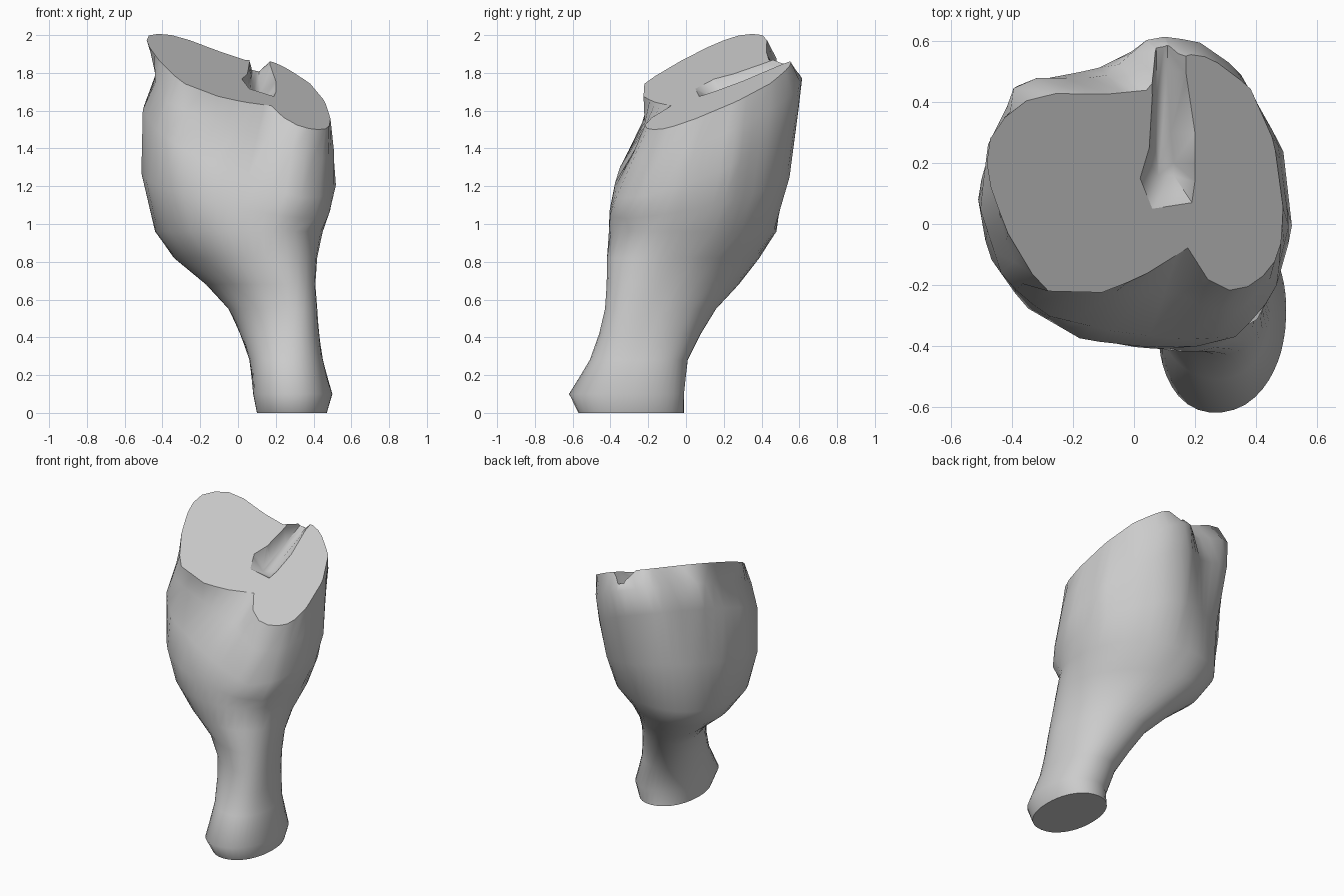
import bpy, bmesh, math
from mathutils import Vector

if "Cube" in bpy.data.objects:
    bpy.data.objects.remove(bpy.data.objects["Cube"])

SEGMENTS = 48
SLOPE = 0.37          # tilt of the flat cut across the top
TOP = 1.72            # height of the cut at the centre axis

stone = bpy.data.materials.new("plain grey")
stone.use_nodes = True
grey = (0.6, 0.6, 0.6, 1)
stone.diffuse_color = grey
stone.node_tree.nodes["Principled BSDF"].inputs["Base Color"].default_value = grey


def cut_height(x, y, base=TOP, tilt=1.0):
    return base + tilt * SLOPE * (y - x)


def outline(corners, centre):
    """Section sampled by evenly turned rays from a centre to a closed outline."""
    points = []
    centre = Vector(centre)
    rel = [Vector(c) - centre for c in corners]
    for i in range(SEGMENTS):
        a = math.tau * i / SEGMENTS
        d = Vector((math.cos(a), math.sin(a)))
        best = 0
        for p, q in zip(rel, rel[1:] + rel[:1]):
            e = q - p
            den = d.x * e.y - d.y * e.x
            if abs(den) < 1e-9:
                continue
            dist = (p.x * e.y - p.y * e.x) / den
            along = (p.x * d.y - p.y * d.x) / den
            if -1e-6 <= along <= 1 + 1e-6 and dist > best:
                best = dist
        points.append(tuple(centre + d * best))
    return points


def oval(x0, x1, y0, y1, lean, power=2.15):
    """Rounded section filling the extents, stretched along one diagonal by lean."""
    cx, cy = (x0 + x1) / 2, (y0 + y1) / 2
    points = []
    for i in range(SEGMENTS):
        a = math.tau * i / SEGMENTS
        c, s = math.cos(a + lean), math.sin(a - lean)
        px = math.copysign(abs(c) ** (2 / power), c)
        py = math.copysign(abs(s) ** (2 / power), s)
        points.append((cx + px * (x1 - x0) / 2, cy + py * (y1 - y0) / 2))
    return outline(points, (cx, cy))


def loft(name, rings):
    bm = bmesh.new()
    loops = [[bm.verts.new(p) for p in ring] for ring in rings]
    for low, high in zip(loops, loops[1:]):
        n = len(low)
        for i in range(n):
            j = (i + 1) % n
            bm.faces.new((low[i], low[j], high[j], high[i]))
    bm.faces.new(loops[0][::-1])
    bm.faces.new(loops[-1])
    bmesh.ops.recalc_face_normals(bm, faces=bm.faces)
    mesh = bpy.data.meshes.new(name)
    bm.to_mesh(mesh)
    bm.free()
    mesh.materials.append(stone)
    obj = bpy.data.objects.new(name, mesh)
    bpy.context.collection.objects.link(obj)
    return obj


# Shaft: height, left-right extents, front-back extents, lean
shaft = [
    (0, .10, .47, -.57, -.01, 0),
    (.1, .08, .5, -.62, -.01, -.05),
    (.28, .06, .45, -.51, .01, .05),
    (.42, .01, .43, -.46, .08, .15),
    (.55, -.05, .42, -.43, .16, .22),
    (.68, -.17, .41, -.42, .28, .24),
    (.82, -.34, .42, -.42, .39, .17),
    (.96, -.44, .45, -.41, .48, .08),
]
rings = [[(x, y, z) for x, y in oval(*ext)] for z, *ext in shaft]

# Swollen head, tilting gradually towards the cut
swell = [(.49, .05), (.44, .25), (.33, .4), (.2, .51), (.08, .55), (-.1, .51),
         (-.33, .4), (-.46, .28), (-.515, .1), (-.48, -.1), (-.36, -.27),
         (-.17, -.38), (.05, -.405), (.25, -.4), (.41, -.31), (.48, -.12)]
girdle = [(.52, -.02), (.49, .24), (.34, .47), (.22, .57), (.06, .6), (-.12, .51),
          (-.38, .46), (-.48, .26), (-.505, .05), (-.43, -.18), (-.29, -.3),
          (-.08, -.35), (.15, -.38), (.34, -.37), (.46, -.23)]
collar = [(.51, 0), (.47, .28), (.34, .51), (.21, .6), (.06, .62), (-.1, .48),
          (-.39, .48), (-.42, .28), (-.44, 0), (-.36, -.21), (-.1, -.22),
          (.15, -.23), (.22, -.27), (.34, -.29), (.47, -.16)]
cap = [(.49, .05), (.46, .27), (.38, .45), (.26, .54), (.2, .56), (.1, .53),
       (.05, .44), (-.1, .425), (-.32, .43), (-.45, .33), (-.49, .24),
       (-.47, .12), (-.42, -.02), (-.3, -.22), (-.1, -.225), (.03, -.17),
       (.19, -.07), (.21, -.13), (.26, -.21), (.3, -.22), (.4, -.2), (.48, -.1)]
for section, centre, base, tilt in [(swell, (.01, .08), 1.16, .5),
                                    (girdle, (.05, .12), 1.4, 1),
                                    (collar, (.1, .16), TOP - .14, 1),
                                    (cap, (.14, .2), TOP, 1)]:
    rings.append([(x, y, cut_height(x, y, base, tilt))
                  for x, y in outline(section, centre)])
body = loft("bone_body", rings)

# Groove running from the cut face out to the back, deepest along its left wall
mouth = [(.06, .05), (.19, .07), (.2, .14), (.2, .3), (.17, .5), (.17, .8),
         (.055, .8), (.06, .42), (.05, .25), (.02, .15)]
floor = [(.08, .16), (.13, .16), (.13, .2), (.12, .3), (.11, .5), (.11, .8),
         (.07, .8), (.075, .42), (.07, .25), (.06, .19)]
levels = [(floor, -.09), (mouth, 0), (mouth, .2)]
cutter = loft("groove_cutter", [[(x, y, cut_height(x, y, TOP + h)) for x, y in pts]
                                for pts, h in levels])
cutter.hide_render = True

groove = body.modifiers.new("groove", 'BOOLEAN')
groove.operation = 'DIFFERENCE'
groove.solver = 'EXACT'
groove.object = cutter
bpy.context.view_layer.objects.active = body
body.select_set(True)
bpy.ops.object.modifier_apply(modifier=groove.name)
bpy.data.objects.remove(cutter)

# Smooth sides, flat cut face
bpy.ops.object.shade_smooth_by_angle(angle=math.radians(61))
cut_normal = Vector((SLOPE, -SLOPE, 1)).normalized()
for face in body.data.polygons:
    x, y, z = face.center
    if face.normal.dot(cut_normal) > .99 and abs(z - cut_height(x, y)) < .01:
        face.use_smooth = False
